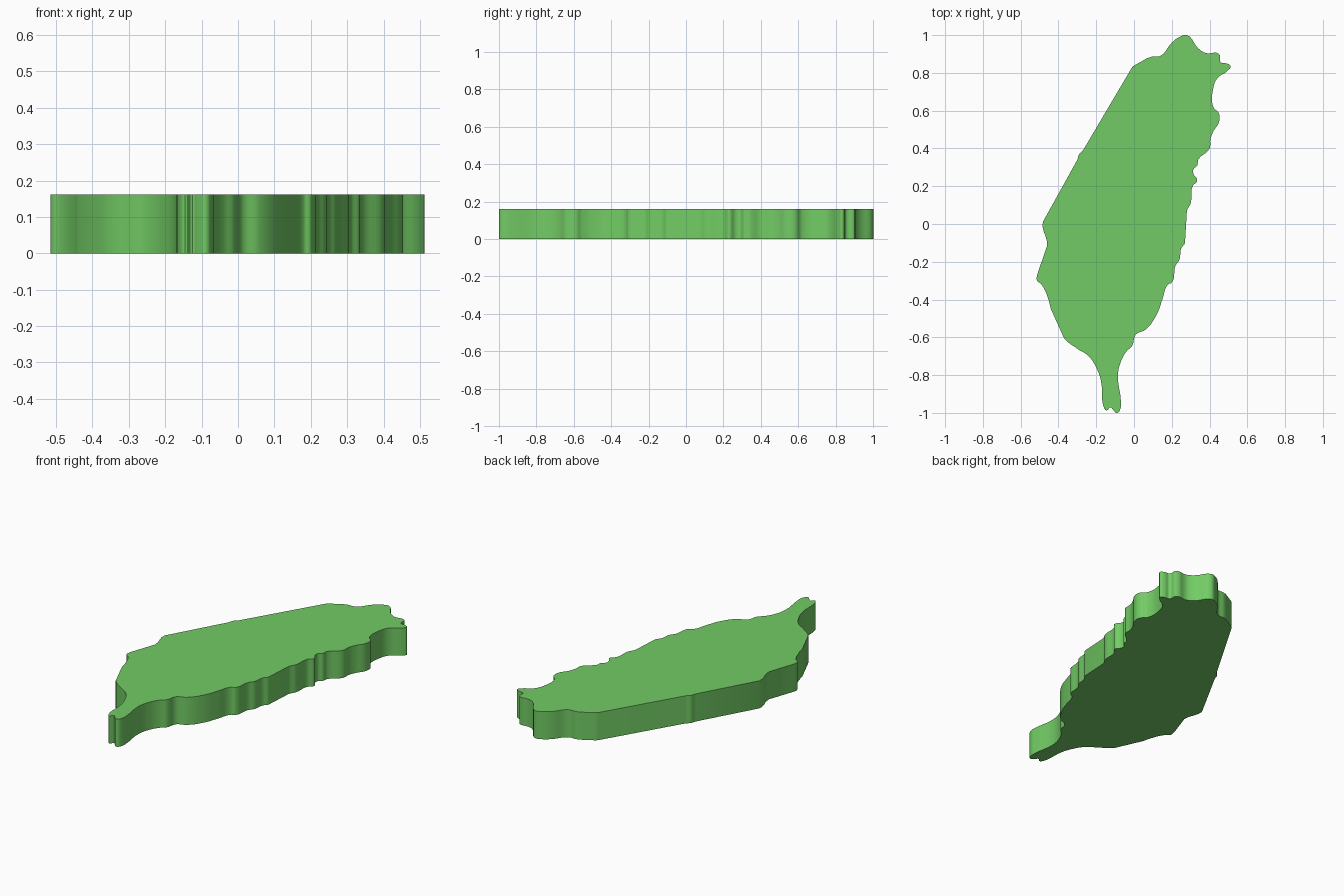
import bpy, bmesh, math
from mathutils import Vector

if "Cube" in bpy.data.objects:
    bpy.data.objects.remove(bpy.data.objects["Cube"])

HEIGHT = 0.162

# Coastline, clockwise from the northern tip
coast = [
    (0.28, 1.0), (0.34, 0.93), (0.38, 0.905), (0.45, 0.90), (0.46, 0.855),
    (0.49, 0.85), (0.512, 0.835), (0.50, 0.815), (0.44, 0.77), (0.42, 0.72),
    (0.42, 0.62), (0.45, 0.585), (0.45, 0.54), (0.42, 0.49), (0.405, 0.45),
    (0.40, 0.40), (0.34, 0.34), (0.335, 0.31), (0.315, 0.29), (0.315, 0.265),
    (0.335, 0.23), (0.31, 0.20), (0.30, 0.11), (0.28, 0.07), (0.27, -0.10),
    (0.25, -0.13), (0.24, -0.19), (0.22, -0.22), (0.20, -0.31), (0.18, -0.32),
    (0.15, -0.40), (0.12, -0.48), (0.06, -0.56), (0.01, -0.585), (-0.01, -0.645),
    (-0.04, -0.675), (-0.07, -0.73), (-0.085, -0.80), (-0.07, -0.93),
    (-0.07, -0.97), (-0.09, -1.0), (-0.11, -0.985), (-0.125, -0.97),
    (-0.145, -0.987), (-0.16, -0.97), (-0.175, -0.83), (-0.20, -0.76),
    (-0.24, -0.70), (-0.30, -0.66), (-0.37, -0.605), (-0.44, -0.45),
    (-0.45, -0.41), (-0.49, -0.32), (-0.513, -0.30), (-0.51, -0.26),
    (-0.46, -0.115), (-0.483, 0.01), (-0.30, 0.34), (-0.29, 0.37),
    (-0.27, 0.39), (-0.01, 0.83), (0.03, 0.855), (0.09, 0.885), (0.14, 0.89),
    (0.20, 0.96), (0.24, 0.99),
]

# Filled outline curve; long stretches stay straight, short ones are rounded
curve = bpy.data.curves.new("island_slab", 'CURVE')
curve.dimensions = '2D'
curve.fill_mode = 'BOTH'
curve.extrude = HEIGHT / 2
curve.resolution_u = 5
spline = curve.splines.new('BEZIER')
spline.bezier_points.add(len(coast) - 1)
spline.use_cyclic_u = True
for i, p in enumerate(coast):
    here, prev = Vector(p), Vector(coast[i - 1])
    nxt = Vector(coast[(i + 1) % len(coast)])
    bp = spline.bezier_points[i]
    bp.co = (p[0], p[1], 0)
    bp.handle_left_type = 'VECTOR' if (here - prev).length > 0.15 else 'AUTO'
    bp.handle_right_type = 'VECTOR' if (nxt - here).length > 0.15 else 'AUTO'

slab = bpy.data.objects.new("island_slab", curve)
bpy.context.collection.objects.link(slab)
bpy.context.view_layer.objects.active = slab
slab.select_set(True)
bpy.ops.object.convert(target='MESH')
slab = bpy.context.object

# Weld caps to the walls, rest the slab on the ground
bm = bmesh.new()
bm.from_mesh(slab.data)
bmesh.ops.remove_doubles(bm, verts=bm.verts, dist=1e-5)
bmesh.ops.translate(bm, verts=bm.verts, vec=(0, 0, HEIGHT / 2))
bmesh.ops.recalc_face_normals(bm, faces=bm.faces)
bm.to_mesh(slab.data)
bm.free()
bpy.ops.object.shade_smooth_by_angle(angle=math.radians(30))

# Green finish
green = bpy.data.materials.new("green")
green.diffuse_color = (0.17, 0.60, 0.13, 1)
green.use_nodes = True
green.node_tree.nodes["Principled BSDF"].inputs["Base Color"].default_value = green.diffuse_color
slab.data.materials.clear()
slab.data.materials.append(green)
